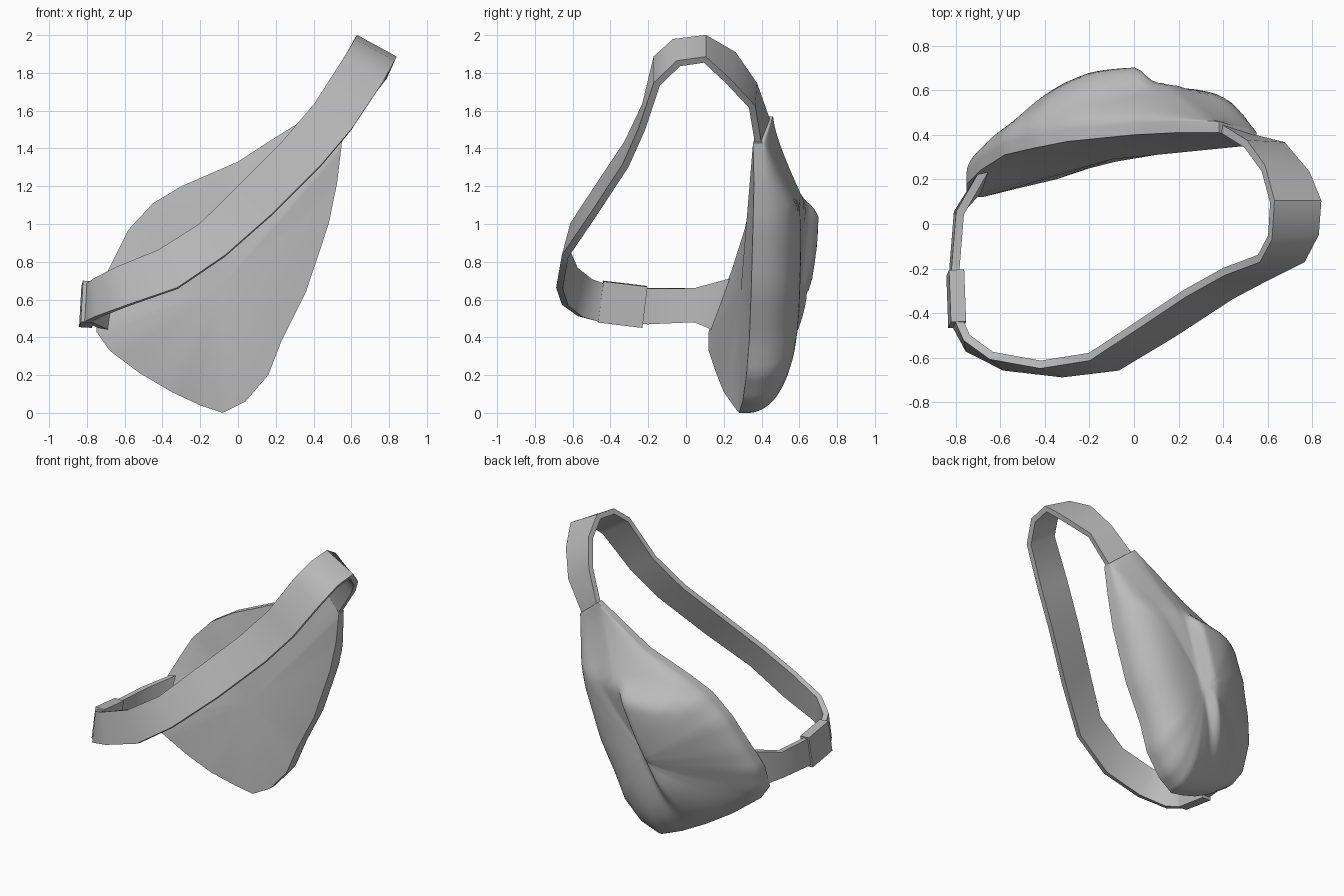
import bpy
import bmesh
from math import radians
from mathutils import Vector

default_cube = bpy.data.objects.get("Cube")
if default_cube:
    bpy.data.objects.remove(default_cube, do_unlink=True)

grey = bpy.data.materials.new("grey fabric")
grey.use_nodes = True
grey.diffuse_color = (0.5, 0.5, 0.5, 1)
grey.node_tree.nodes["Principled BSDF"].inputs["Base Color"].default_value = (0.5, 0.5, 0.5, 1)


def finish(bm, name, angle, thickness=0):
    """Turn a bmesh into a coloured object, thicken it if asked, and shade it."""
    bmesh.ops.recalc_face_normals(bm, faces=bm.faces[:])
    mesh = bpy.data.meshes.new(name)
    bm.to_mesh(mesh)
    bm.free()
    obj = bpy.data.objects.new(name, mesh)
    bpy.context.collection.objects.link(obj)
    mesh.materials.append(grey)
    bpy.ops.object.select_all(action="DESELECT")
    bpy.context.view_layer.objects.active = obj
    obj.select_set(True)
    if thickness:
        solid = obj.modifiers.new("thickness", "SOLIDIFY")
        solid.thickness = thickness
        solid.offset = 0
        solid.use_even_offset = True
        bpy.ops.object.modifier_apply(modifier=solid.name)
    bpy.ops.object.shade_smooth_by_angle(angle=radians(angle))
    return obj


def smoothstep(value, start, end):
    t = min(max((value - start) / (end - start), 0), 1)
    return t * t * (3 - 2 * t)


# Bag body: teardrop rim of the wearer-side panel, padded towards the back
RIM = [
    (.38, .41, 1.57), (.55, .355, 1.43), (.525, .36, 1.22), (.48, .355, 1), (.36, .345, .64),
    (.23, .335, .38), (.16, .32, .2), (.04, .3, .06), (-.08, .28, 0),
    (-.2, .25, .04), (-.35, .2, .11), (-.52, .16, .21), (-.68, .12, .33),
    (-.75, .12, .43), (-.75, .18, .6), (-.69, .24, .75), (-.58, .31, .97),
    (-.45, .34, 1.11), (-.3, .37, 1.2), (0, .4, 1.33), (.2, .41, 1.46),
]
CENTRE = Vector((-.1, .29, .65))
SPLIT = 4
RINGS = 30
WALL = .05
PADDING = .25


def back_depth(point, radius):
    """Padding that thins to both ends, plus a pocket ending in a slanted crease."""
    taper = min(1, (1.6 - point.z) / .5) * (1 - .25 * smoothstep(point.x, -.3, -.65))
    padding = PADDING * taper * (1 - radius ** 3) ** .5
    crease = .09 - .4 * (1.05 - point.z)
    across = smoothstep(crease - point.x, 0, .08) * smoothstep(point.x, -.55, -.12)
    height = smoothstep(point.z, 1.16, 1.03) * smoothstep(point.z, .1, .5)
    return WALL + padding + .07 * across * height


rim = []
for index, corner in enumerate(RIM):
    start, end = Vector(corner), Vector(RIM[(index + 1) % len(RIM)])
    rim += [start.lerp(end, step / SPLIT) for step in range(SPLIT)]

bm = bmesh.new()
front_loop = [bm.verts.new(p) for p in rim]
front_mid = bm.verts.new(CENTRE)
loops = [front_loop]
for ring in range(RINGS):
    radius = (1 - (ring / RINGS) ** 2) ** .5 if ring < RINGS / 2 else 1.732 * (1 - ring / RINGS)
    loop = []
    for p in rim:
        base = CENTRE.lerp(p, radius)
        loop.append(bm.verts.new(base + Vector((0, back_depth(base, radius), 0))))
    loops.append(loop)
back_mid = bm.verts.new(CENTRE + Vector((0, back_depth(CENTRE, 0), 0)))

count = len(rim)
for i in range(count):
    j = (i + 1) % count
    bm.faces.new((front_mid, front_loop[i], front_loop[j]))
    bm.faces.new((back_mid, loops[-1][j], loops[-1][i]))
    for outer, inner in zip(loops, loops[1:]):
        bm.faces.new((outer[i], inner[i], inner[j], outer[j]))
finish(bm, "bag_body", 50)

# Strap: a band described by its lower and upper edge at each bend
STRAP = [
    ((.53, .385, 1.41), (.38, .435, 1.53)),
    ((.67, .35, 1.62), (.5, .36, 1.74)),
    ((.78, .22, 1.76), (.58, .25, 1.9)),
    ((.83, .1, 1.87), (.62, .1, 1.985)),
    ((.82, -.04, 1.85), (.61, -.06, 1.965)),
    ((.76, -.155, 1.74), (.56, -.155, 1.88)),
    ((.6, -.235, 1.5), (.4, -.215, 1.63)),
    ((.44, -.32, 1.31), (.23, -.31, 1.43)),
    ((.18, -.49, 1.05), (.02, -.45, 1.22)),
    ((-.07, -.64, .83), (-.2, -.595, 1)),
    ((-.32, -.67, .66), (-.42, -.63, .86)),
    ((-.58, -.64, .57), (-.64, -.59, .77)),
    ((-.74, -.56, .51), (-.75, -.51, .71)),
    ((-.8, -.45, .48), (-.79, -.42, .68)),
    ((-.81, -.2, .47), (-.8, -.2, .66)),
    ((-.79, .05, .48), (-.78, .05, .66)),
    ((-.68, .17, .43), (-.67, .24, .71)),
]
bm = bmesh.new()
edges = [(bm.verts.new(low), bm.verts.new(high)) for low, high in STRAP]
for (low_a, high_a), (low_b, high_b) in zip(edges, edges[1:]):
    bm.faces.new((low_a, low_b, high_b, high_a))
finish(bm, "shoulder_strap", 45, thickness=.036)

# Buckle: a block around the strap at the bag's lower end
bm = bmesh.new()
bmesh.ops.create_cube(bm, size=1)
bmesh.ops.scale(bm, vec=(.068, .235, .22), verts=bm.verts[:])
buckle = finish(bm, "strap_buckle", 30)
buckle.location = (-.797, -.335, .575)
buckle.rotation_euler = (-.12, .06, .03)
